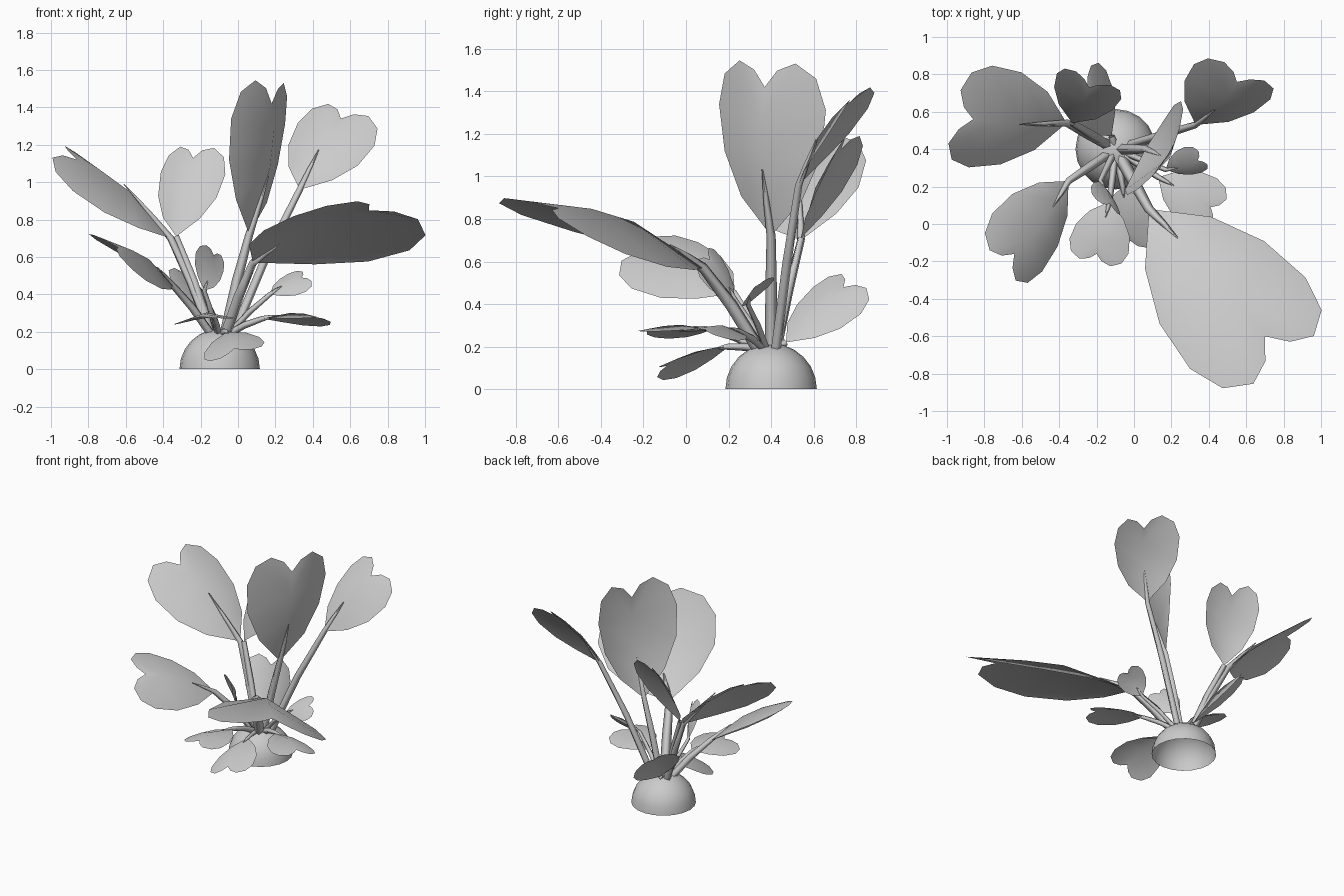
import bpy, bmesh, math
from mathutils import Vector

cube = bpy.data.objects.get("Cube")
if cube:
    bpy.data.objects.remove(cube, do_unlink=True)

gray = bpy.data.materials.new("plain gray")
gray.use_nodes = True
gray.diffuse_color = (0.6, 0.6, 0.6, 1)
gray.node_tree.nodes["Principled BSDF"].inputs["Base Color"].default_value = (0.6, 0.6, 0.6, 1)

CENTER = Vector((-0.098, 0.4, 0))
RADIUS = 0.215


def link(name, data):
    obj = bpy.data.objects.new(name, data)
    bpy.context.collection.objects.link(obj)
    data.materials.append(gray)
    return obj


def smooth(obj, degrees):
    bpy.ops.object.select_all(action='DESELECT')
    obj.select_set(True)
    bpy.context.view_layer.objects.active = obj
    bpy.ops.object.shade_smooth_by_angle(angle=math.radians(degrees))


# Half dome bulb, open underneath
bm = bmesh.new()
bmesh.ops.create_uvsphere(bm, u_segments=20, v_segments=12, radius=RADIUS)
bmesh.ops.delete(bm, geom=[v for v in bm.verts if v.co.z < -0.01], context='VERTS')
mesh = bpy.data.meshes.new("bulb")
bm.to_mesh(mesh)
bm.free()
bulb = link("bulb", mesh)
bulb.location = CENTER
smooth(bulb, 60)

# Heart leaf pattern for unit length: (along, sideways, lift)
RIB = [(0, 0, 0), (0.25, 0, 0.04), (0.52, 0, 0.08), (0.8, 0, 0.06), (1, 0, 0)]
EDGE = [(0.25, 0.24, -0.03), (0.54, 0.38, -0.07), (0.85, 0.42, -0.09),
        (1.06, 0.36, -0.08), (1.16, 0.22, -0.05), (1.11, 0.09, -0.02)]


def leaf_frame(base, notch, facing):
    """Return a function that places a pattern point on the leaf."""
    along = notch - base
    length = along.length
    u = along.normalized()
    n = (facing - u * facing.dot(u)).normalized()
    side = n.cross(u)
    return lambda p: base + (u * p[0] + side * p[1] + n * p[2]) * length


def build_leaf(name, place, width):
    bm = bmesh.new()
    rib = [bm.verts.new(place(p)) for p in RIB]
    for s in (1, -1):
        e = [bm.verts.new(place((a, b * s * width, c))) for a, b, c in EDGE]
        loops = [(rib[0], rib[1], e[0]), (rib[1], rib[2], e[1], e[0]),
                 (rib[2], rib[3], e[2], e[1]), (rib[3], e[3], e[2]),
                 (rib[3], e[4], e[3]), (rib[3], rib[4], e[5], e[4])]
        for loop in loops:
            bm.faces.new(loop if s < 0 else loop[::-1])
    mesh = bpy.data.meshes.new(name)
    bm.to_mesh(mesh)
    bm.free()
    smooth(link(name, mesh), 60)


def build_stem(name, base, place, length, reach):
    # The stem rises from the bulb, meets the leaf and tapers out on its midrib
    out = base - CENTER
    start = CENTER + Vector((out.x * 0.17, out.y * 0.17, RADIUS * 0.85))
    middle = (start + base) / 2 + Vector((0, 0, 0.04 * (base - start).length))
    path = [start, middle, base]
    if reach:
        path += [place((reach / 2, 0, reach * 0.09)), place((reach, 0, reach * 0.17))]
    curve = bpy.data.curves.new(name, 'CURVE')
    curve.dimensions = '3D'
    curve.bevel_depth = 0.013 + 0.022 * length
    curve.bevel_resolution = 0
    spline = curve.splines.new('POLY')
    spline.points.add(len(path) - 1)
    for point, co, r in zip(spline.points, path, (1, 0.95, 0.75, 0.5, 0.1)):
        point.co = (*co, 1)
        point.radius = r
    obj = link(name, curve)
    bpy.ops.object.select_all(action='DESELECT')
    obj.select_set(True)
    bpy.context.view_layer.objects.active = obj
    bpy.ops.object.convert(target='MESH')
    smooth(bpy.context.object, 100)


# Each leaf: name, base, notch at its end, direction its ridge faces,
# width factor, how far the stem reaches along the midrib
LEAVES = [
    ("large_front", (.08, .08, .57), (.70, -.60, .85), (.03, .30, .9), 1, .25),
    ("tall_middle", (.06, .40, .72), (.18, .37, 1.42), (.85, -.5, -.2), .97, .46),
    ("tall_back", (.33, .53, .96), (.55, .76, 1.34), (-.2, -.8, .55), 1.12, .5),
    ("side_long", (-.36, .54, .70), (-.86, .56, 1.12), (.6, -.3, .73), 1.04, .58),
    ("side_back", (-.33, .54, .71), (-.24, .73, 1.13), (-.3, -.8, .45), .94, 0),
    ("side_front", (-.35, .23, .45), (-.64, -.16, .65), (.63, 0, .77), 1.05, .35),
    ("low_back", (-.12, .47, .22), (-.25, .74, .48), (.7, -.3, .65), 1, 0),
    ("small_upright", (-.18, .23, .42), (-.13, .11, .61), (.35, .75, -.2), 1.05, .3),
    ("small_side", (.17, .29, .40), (.34, .34, .49), (-.2, -.65, .73), 1.15, .4),
    ("low_side", (.13, .25, .27), (.41, .09, .28), (.1, .1, 1), 1.15, .3),
    ("low_front", (-.13, .12, .28), (-.20, -.16, .28), (-.08, .1, 1), 1.35, .3),
    ("drooping_front", (-.06, .20, .20), (-.02, -.09, .11), (-.25, -.3, .93), 1.3, .2),
]
for name, base, notch, facing, width, reach in LEAVES:
    base, notch = Vector(base), Vector(notch)
    place = leaf_frame(base, notch, Vector(facing))
    build_leaf(name + "_leaf", place, width)
    build_stem(name + "_stem", base, place, (notch - base).length, reach)
